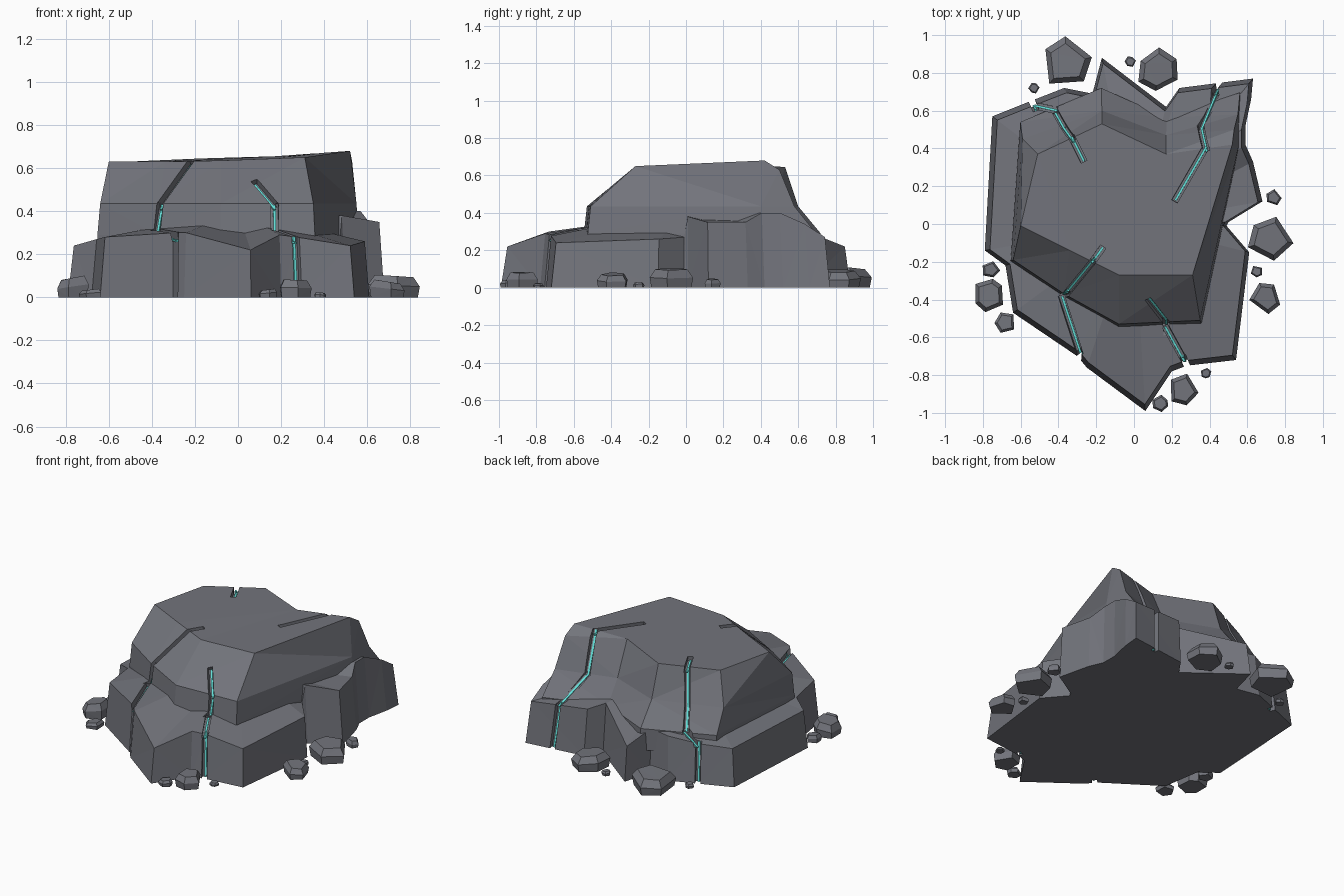
import bpy, bmesh, math, random
from mathutils import Vector, Matrix
from mathutils.bvhtree import BVHTree

random.seed(4)
if "Cube" in bpy.data.objects:
    bpy.data.objects.remove(bpy.data.objects["Cube"])


def make_material(name, colour):
    mat = bpy.data.materials.new(name)
    mat.use_nodes = True
    mat.diffuse_color = (*colour, 1)
    mat.node_tree.nodes["Principled BSDF"].inputs["Base Color"].default_value = (*colour, 1)
    return mat


stone = make_material("slate grey stone", (0.17, 0.175, 0.2))
teal = make_material("glowing teal", (0.13, 0.75, 0.7))


def add_object(name, bm, mat):
    bmesh.ops.recalc_face_normals(bm, faces=bm.faces)
    mesh = bpy.data.meshes.new(name)
    bm.to_mesh(mesh)
    bm.free()
    mesh.materials.append(mat)
    obj = bpy.data.objects.new(name, mesh)
    bpy.context.scene.collection.objects.link(obj)
    return obj


def loft(name, rings, peak=None):
    """Skin stacked rings of equal length, closing the top flat or to a peak."""
    bm = bmesh.new()
    rows = [[bm.verts.new(p) for p in ring] for ring in rings]
    count = len(rows[0])
    for low, high in zip(rows, rows[1:]):
        for i in range(count):
            j = (i + 1) % count
            bm.faces.new((low[i], low[j], high[j], high[i]))
    bm.faces.new(rows[0][::-1])
    if peak:
        tip = bm.verts.new(peak)
        for i in range(count):
            bm.faces.new((rows[-1][i], rows[-1][(i + 1) % count], tip))
    else:
        bm.faces.new(rows[-1])
    bmesh.ops.triangulate(bm, faces=bm.faces)
    return add_object(name, bm, stone)


def combine(obj, other, operation):
    """Bake a boolean into obj and discard the other object."""
    mod = obj.modifiers.new("combine", 'BOOLEAN')
    mod.operation, mod.solver, mod.object = operation, 'EXACT', other
    bpy.context.view_layer.update()
    graph = bpy.context.evaluated_depsgraph_get()
    baked = bpy.data.meshes.new_from_object(obj.evaluated_get(graph))
    obj.modifiers.clear()
    obj.data = baked
    bpy.data.objects.remove(other)


# Lower ledge: outline with the height of the rim at each corner
outline = [
    (.06, -.99, .22), (.2, -.78, .29), (.28, -.75, .28), (.54, -.72, .24),
    (.61, -.15, .26), (.49, -.01, .27), (.5, .01, .38), (.68, .12, .35),
    (.63, .33, .35), (.59, .42, .4), (.59, .52, .4), (.62, .66, .34),
    (.63, .77, .27), (.24, .72, .3), (.17, .62, .32), (-.17, .88, .22),
    (-.22, .69, .28), (-.37, .72, .28), (-.55, .65, .25), (-.75, .57, .24),
    (-.79, -.14, .24), (-.68, -.22, .27), (-.64, -.47, .28), (-.3, -.7, .3),
    (-.25, -.76, .3)]
ground = [(x, y, 0) for x, y, z in outline]
rim = [(x * .965, y * .965, z) for x, y, z in outline]
boulder = loft("boulder", [ground, rim], peak=(0, 0, .4))

# Upper block: shoulder ring, flat crown, and a skirt that flares at the back
shoulder = [(-.64, -.19), (-.37, -.37), (-.08, -.53), (.35, -.51), (.55, .4),
            (.55, .58), (.17, .47), (-.17, .6), (-.59, .45)]
crown = [(-.6, -.01, .63), (-.34, -.14, .63), (-.08, -.27, .635), (.31, -.27, .65),
         (.52, .42, .68), (.53, .5, .63), (.17, .37, .655), (-.17, .53, .645),
         (-.51, .37, .63)]


def skirt(z):
    return [(x * 1.02, y * (1.2 if y > .42 else 1.03), z) for x, y in shoulder]


upper = loft("upper_block", [skirt(.15), skirt(.29), [(x, y, .435) for x, y in shoulder], crown])
combine(boulder, upper, 'UNION')

# Cracks: paths down the rock face, snapped to its surface
cracks = {
    "front_right": [(-.17, -.13, .64), (-.22, -.2, .63), (-.36, -.37, .43),
                    (-.38, -.39, .3), (-.3, -.69, .29), (-.29, -.71, 0)],
    "front_left": [(.08, -.4, .53), (.17, -.52, .43), (.17, -.55, .3),
                   (.27, -.73, .28), (.28, -.75, 0)],
    "back_left": [(.22, .13, .66), (.38, .4, .66), (.35, .53, .44),
                  (.43, .71, .3), (.45, .75, 0)],
    "back_right": [(-.27, .34, .64), (-.33, .46, .63), (-.38, .53, .43),
                   (-.42, .6, .3), (-.53, .63, .25), (-.54, .65, 0)],
}
source = bmesh.new()
source.from_mesh(boulder.data)
surface = BVHTree.FromBMesh(source)
source.free()


def add_bar(bm, start, end, width, low, high, extra):
    """Box along a surface segment, spanning low to high along the normal."""
    along = (end - start).normalized()
    middle = (start + end) / 2
    normal = surface.find_nearest(middle)[1]
    side = normal.cross(along).normalized()
    normal = along.cross(side)
    frame = Matrix((along, side, normal)).transposed().to_4x4()
    frame.translation = middle + normal * (low + high) / 2
    size = Matrix.Diagonal(((end - start).length + extra, width, high - low, 1))
    return bmesh.ops.create_cube(bm, size=1, matrix=frame @ size)["verts"]


for name, path in cracks.items():
    points = []
    for p in path:
        spot = surface.find_nearest(Vector(p))[0]
        if p[2] == 0:
            spot.z = 0
        points.append(spot)
    glow = bmesh.new()
    for start, end in zip(points, points[1:]):
        groove = bmesh.new()
        add_bar(groove, start, end, .034, -.03, .04, .024)
        cutter = add_object("groove_cutter", groove, stone)
        cutter.hide_render = True
        combine(boulder, cutter, 'DIFFERENCE')
        for vert in add_bar(glow, start, end, .012, -.031, -.022, .012):
            vert.co.z = max(vert.co.z, 0.001)
    add_object(name + "_crack_glow", glow, teal)

# Loose stones: x, y, radius, height
stones = [
    (-.36, .85, .15, .11), (-.53, .72, .03, .03), (-.02, .86, .03, .03),
    (.13, .81, .12, .1), (.74, .14, .045, .05), (.73, -.08, .13, .11),
    (.65, -.25, .035, .03), (.7, -.39, .09, .08), (.38, -.79, .03, .025),
    (.26, -.88, .09, .09), (.14, -.95, .045, .04), (-.68, -.52, .06, .04),
    (-.77, -.38, .09, .1), (-.76, -.24, .05, .05)]
for number, (x, y, radius, height) in enumerate(stones):
    turn = random.uniform(0, math.tau)
    sides = random.choice((5, 6, 6))
    corners = [(turn + math.tau * (i + random.uniform(-.2, .2)) / sides,
                radius * random.uniform(.88, 1.04)) for i in range(sides)]
    tilt = random.uniform(-.15, .15)

    def ring(scale, z, lean=0):
        return [(x + r * scale * math.cos(a), y + r * scale * math.sin(a),
                 z + lean * height * math.cos(a)) for a, r in corners]

    loft(f"loose_stone_{number}", [ring(.92, 0), ring(1, height * .5, tilt),
                                   ring(.74, height * .9, tilt)])
